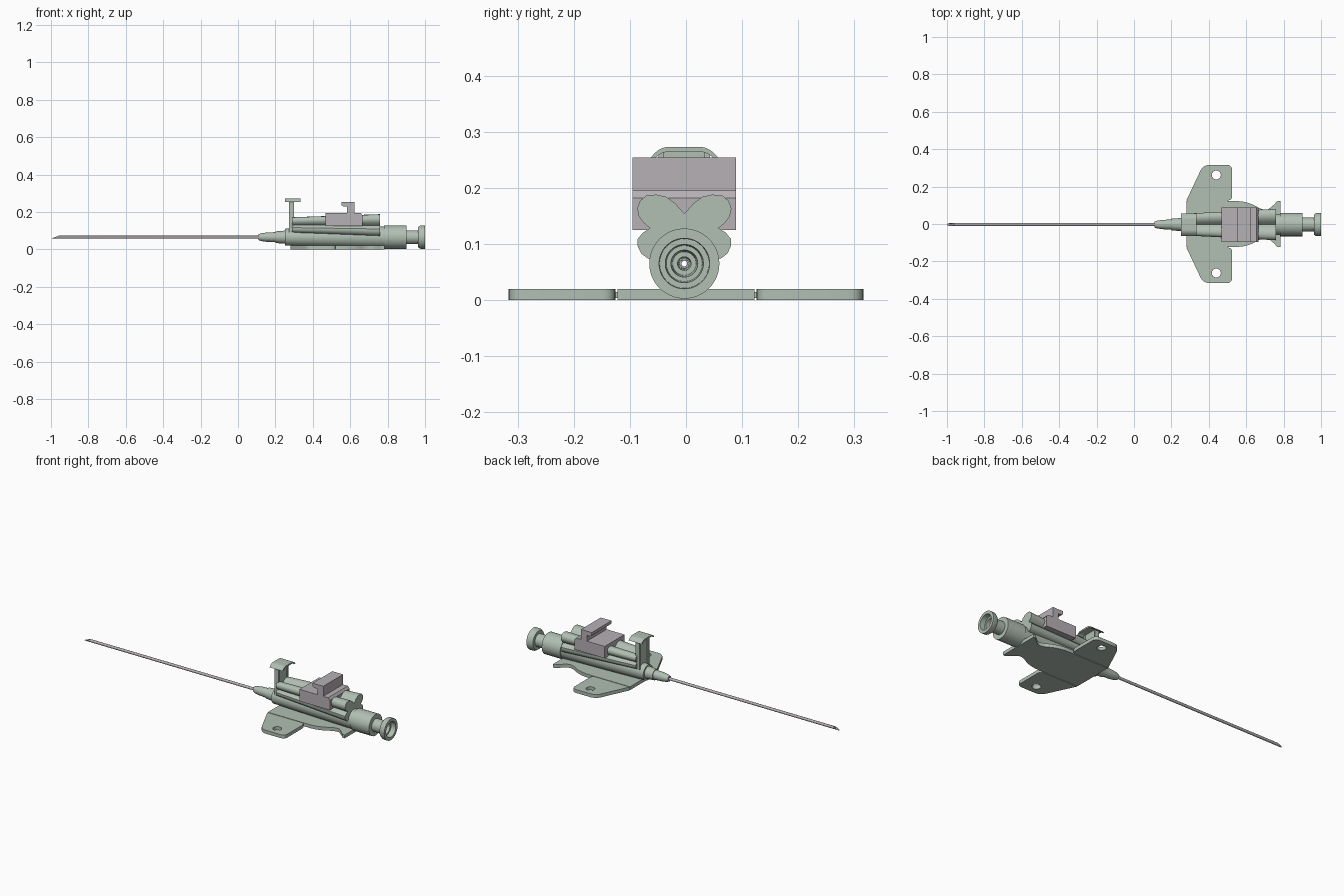
import bpy, bmesh, math
from mathutils import Vector

if "Cube" in bpy.data.objects:
    bpy.data.objects.remove(bpy.data.objects["Cube"])

CY, CZ = -0.003, 0.065      # needle / barrel axis


def material(name, rgb):
    m = bpy.data.materials.new(name)
    m.diffuse_color = (*rgb, 1)
    m.use_nodes = True
    m.node_tree.nodes["Principled BSDF"].inputs["Base Color"].default_value = m.diffuse_color
    return m


GREEN = material("pale_green_plastic", (0.44, 0.52, 0.45))
GREY = material("slider_grey", (0.47, 0.44, 0.46))


def finish(name, bm, mat, angle=35):
    bmesh.ops.recalc_face_normals(bm, faces=bm.faces)
    me = bpy.data.meshes.new(name)
    bm.to_mesh(me)
    bm.free()
    ob = bpy.data.objects.new(name, me)
    bpy.context.collection.objects.link(ob)
    me.materials.append(mat)
    bpy.ops.object.select_all(action='DESELECT')
    ob.select_set(True)
    bpy.context.view_layer.objects.active = ob
    bpy.ops.object.shade_smooth_by_angle(angle=math.radians(angle))
    return ob


def rounded(pts, steps=6):
    """Outline from (a, b[, radius]) corners; corners with a radius are curved."""
    out = []
    for i, p in enumerate(pts):
        c = Vector(p[:2])
        if len(p) < 3:
            out.append(c)
            continue
        a, b = Vector(pts[i - 1][:2]), Vector(pts[(i + 1) % len(pts)][:2])
        s, e = c + (a - c).normalized() * p[2], c + (b - c).normalized() * p[2]
        for k in range(steps + 1):
            t = k / steps
            out.append(s * (1 - t) ** 2 + c * 2 * t * (1 - t) + e * t * t)
    return out


def loft(name, sections, mat, closed=False):
    """Bridge equal-length rings of 3D points; cap the ends unless closed."""
    bm = bmesh.new()
    rings = [[bm.verts.new(p) for p in s] for s in sections]
    n = len(rings[0])
    for r, q in zip(rings, rings[1:] + (rings[:1] if closed else [])):
        for i in range(n):
            bm.faces.new((r[i], r[(i + 1) % n], q[(i + 1) % n], q[i]))
    if not closed:
        bm.faces.new(rings[0])
        bm.faces.new(rings[-1])
    return finish(name, bm, mat)


def prism(name, pts, axis, lo, hi, mat):
    place = {'x': lambda p, h: (h, p[0], p[1]),
             'y': lambda p, h: (p[0], h, p[1]),
             'z': lambda p, h: (p[0], p[1], h)}[axis]
    o = rounded(pts)
    return loft(name, [[place(p, h) for p in o] for h in (lo, hi)], mat)


def lathe(name, profile, mat, n=40, closed=False):
    """Revolve (x, radius) points about the needle axis."""
    return loft(name, [[(x, CY + r * math.cos(2 * math.pi * i / n), CZ + r * math.sin(2 * math.pi * i / n))
                        for i in range(n)] for x, r in profile], mat, closed)


def mirrored(pts):
    """Half outline with b > 0 on one side, mirrored across b = 0."""
    return pts + [(p[0], -p[1], *p[2:]) for p in reversed(pts)]


# Hollow needle with slanted tip
needle = lathe("needle", [(-1, .008), (.14, .008), (.14, .005), (-1, .005)], GREY, 24, True)
for v in needle.data.vertices:
    if v.co.x < -.9:
        v.co.x = -1 + (v.co.z - CZ + .008) * 2.6

# Nose cone, barrel and rear connector in one hollow hub
lathe("barrel_hub", [
    (.11, .008), (.11, .016), (.125, .021), (.155, .025), (.2, .027), (.2, .031), (.25, .035),
    (.25, .045), (.5, .051), (.78, .057), (.78, .0625), (.9, .0625), (.9, .037), (.963, .037),
    (.963, .054), (.975, .062), (1, .0625), (1, .045), (.97, .044), (.97, .034), (.93, .032),
    (.93, .024), (.86, .021), (.86, .012), (.8, .01), (.8, .008)], GREEN, 48, True)

# Tapered four-lobed channel housing above the barrel
half = [(.016, .172), (.032, .184), (.05, .188), (.068, .186), (.079, .177), (.084, .163),
        (.081, .149), (.072, .137), (.061, .128), (.074, .12), (.083, .109), (.083, .096),
        (.077, .083), (.065, .074), (.045, .07)]
lobes = [(0, .154)] + half + [(0, .07)] + [(-y, z) for y, z in reversed(half)]
loft("lobed_housing", [[(x, CY + y * s, .133 + (z - .133) * s) for y, z in lobes]
                       for x, s in ((.29, .7), (.76, 1))], GREEN)

# Central base plate with waisted, flared tail
prism("base_plate", mirrored([
    (.28, .122), (.58, .122, .03), (.635, .105, .02), (.672, .083, .012), (.71, .072, .02),
    (.75, .104, .02), (.765, .122, .006), (.782, .122)]), 'z', 0, .02, GREEN)
# Film hinges joining plate and wings, then the wings with holes
for s, side in ((1, "left"), (-1, "right")):
    prism(f"{side}_hinge", [(.285, s * .12), (.5, s * .12), (.5, s * .128), (.285, s * .128)],
          'z', .004, .014, GREEN)
    wing = prism(f"{side}_wing", [
        (.28, s * .126), (.525, s * .126, .025), (.525, s * .316, .03), (.37, s * .316, .035)],
        'z', 0, .02, GREEN)
    hole = prism("hole_cutter", [
        (.44 + .024 * math.cos(k * math.pi / 12), s * .262 + .024 * math.sin(k * math.pi / 12))
        for k in range(24)], 'z', -.02, .04, GREEN)
    mod = wing.modifiers.new("hole", 'BOOLEAN')
    mod.object = hole
    mod.solver = 'EXACT'
    bpy.context.view_layer.objects.active = wing
    bpy.ops.object.modifier_apply(modifier="hole")
    bpy.data.objects.remove(hole)

# Upright finger stop: web, side rails and arched cap
prism("stop_web", [(-.046, .09), (.042, .09), (.042, .266), (-.046, .266)], 'x', .282, .294, GREEN)
for y in (-.044, .038):
    prism("stop_rail", [(y - .005, .09), (y + .005, .09), (y + .005, .264), (y - .005, .264)],
          'x', .274, .299, GREEN)
prism("stop_cap", [(CY + y, z, *r) for y, z, *r in [
    (-.06, .254), (-.042, .273, .016), (.042, .273, .016), (.06, .254), (.051, .254),
    (.038, .264, .01), (-.038, .264, .01), (-.051, .254)]], 'x', .25, .335, GREEN)

# Sliding thumb grip with hooked top
prism("slider", [(.468, .125), (.666, .125), (.666, .182), (.655, .195), (.623, .195), (.623, .254),
                 (.553, .254), (.553, .237), (.562, .229), (.584, .229), (.584, .195), (.468, .195)],
      'y', -.095, .089, GREY)
